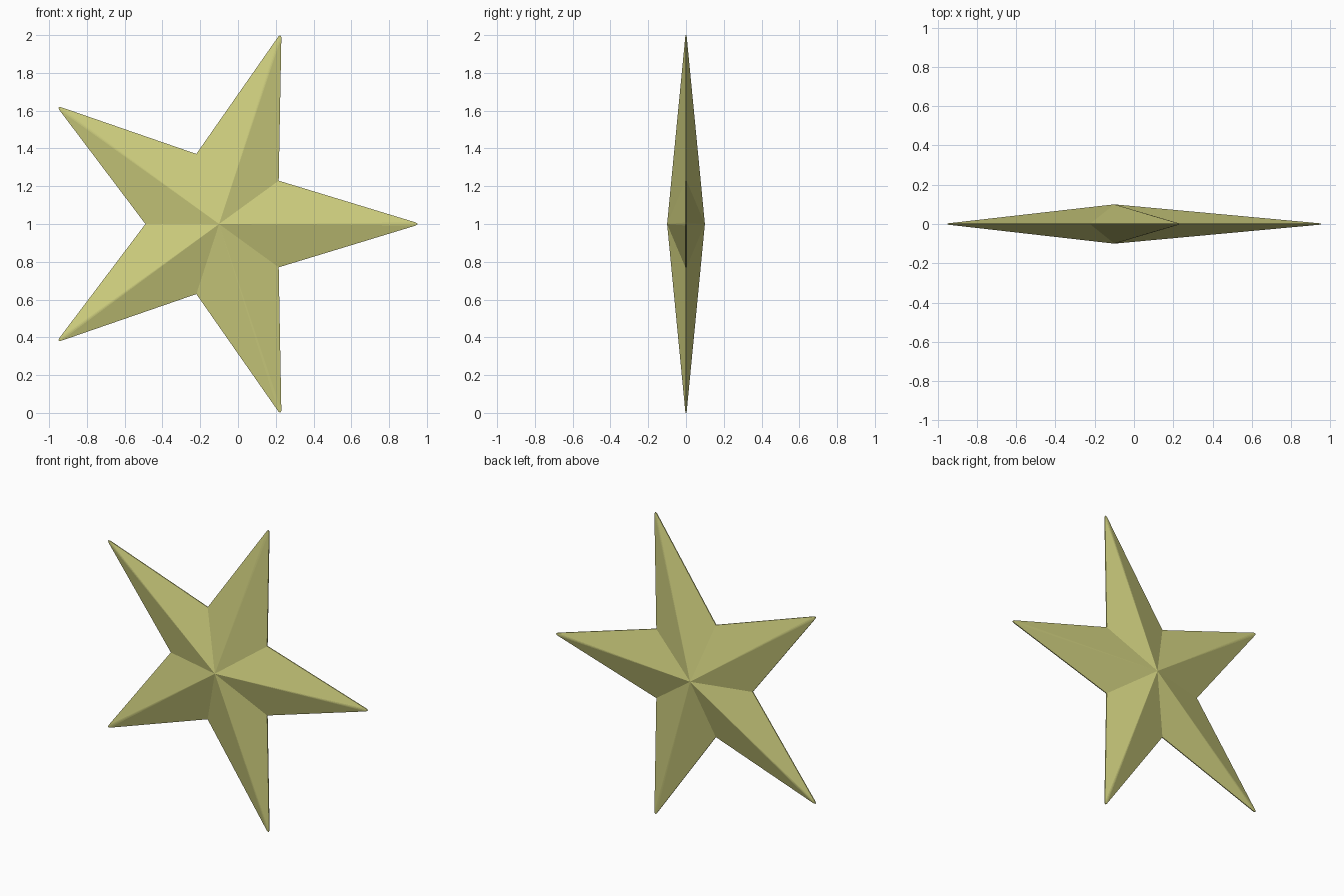
import bpy
import bmesh
import math

cube = bpy.data.objects.get("Cube")
if cube:
    bpy.data.objects.remove(cube, do_unlink=True)

CENTRE_X, CENTRE_Z = -0.10, 1.0
TIP_R, SHOULDER_R, NOTCH_R = 1.051, 1.042, 0.39
TIP_HALF_WIDTH = 0.008
DEPTH, RIM = 0.10, 0.003

# Pale olive gold material
gold = bpy.data.materials.new("pale_olive_gold")
gold.use_nodes = True
colour = (0.62, 0.62, 0.21, 1.0)
gold.diffuse_color = colour
bsdf = gold.node_tree.nodes["Principled BSDF"]
bsdf.inputs["Base Color"].default_value = colour
bsdf.inputs["Roughness"].default_value = 0.6


def polar(radius, angle, side=0.0):
    """Point at a radius along an angle, shifted sideways."""
    c, s = math.cos(angle), math.sin(angle)
    return CENTRE_X + radius * c - side * s, CENTRE_Z + radius * s + side * c


# Outline: five slightly blunted tips with notches between them
outline = []
for k in range(5):
    a = math.radians(72 * k)
    outline += [polar(SHOULDER_R, a, -TIP_HALF_WIDTH),
                polar(TIP_R, a),
                polar(SHOULDER_R, a, TIP_HALF_WIDTH),
                polar(NOTCH_R, a + math.radians(36))]

# Faceted star: front and back pyramids joined by a thin rim
bm = bmesh.new()
front = [bm.verts.new((x, -RIM, z)) for x, z in outline]
back = [bm.verts.new((x, RIM, z)) for x, z in outline]
front_peak = bm.verts.new((CENTRE_X, -DEPTH, CENTRE_Z))
back_peak = bm.verts.new((CENTRE_X, DEPTH, CENTRE_Z))
count = len(outline)
for i in range(count):
    j = (i + 1) % count
    bm.faces.new((front_peak, front[i], front[j]))
    bm.faces.new((back_peak, back[j], back[i]))
    bm.faces.new((front[j], front[i], back[i], back[j]))
bmesh.ops.recalc_face_normals(bm, faces=bm.faces[:])

mesh = bpy.data.meshes.new("star")
bm.to_mesh(mesh)
bm.free()
mesh.materials.append(gold)
star = bpy.data.objects.new("star", mesh)
bpy.context.collection.objects.link(star)
